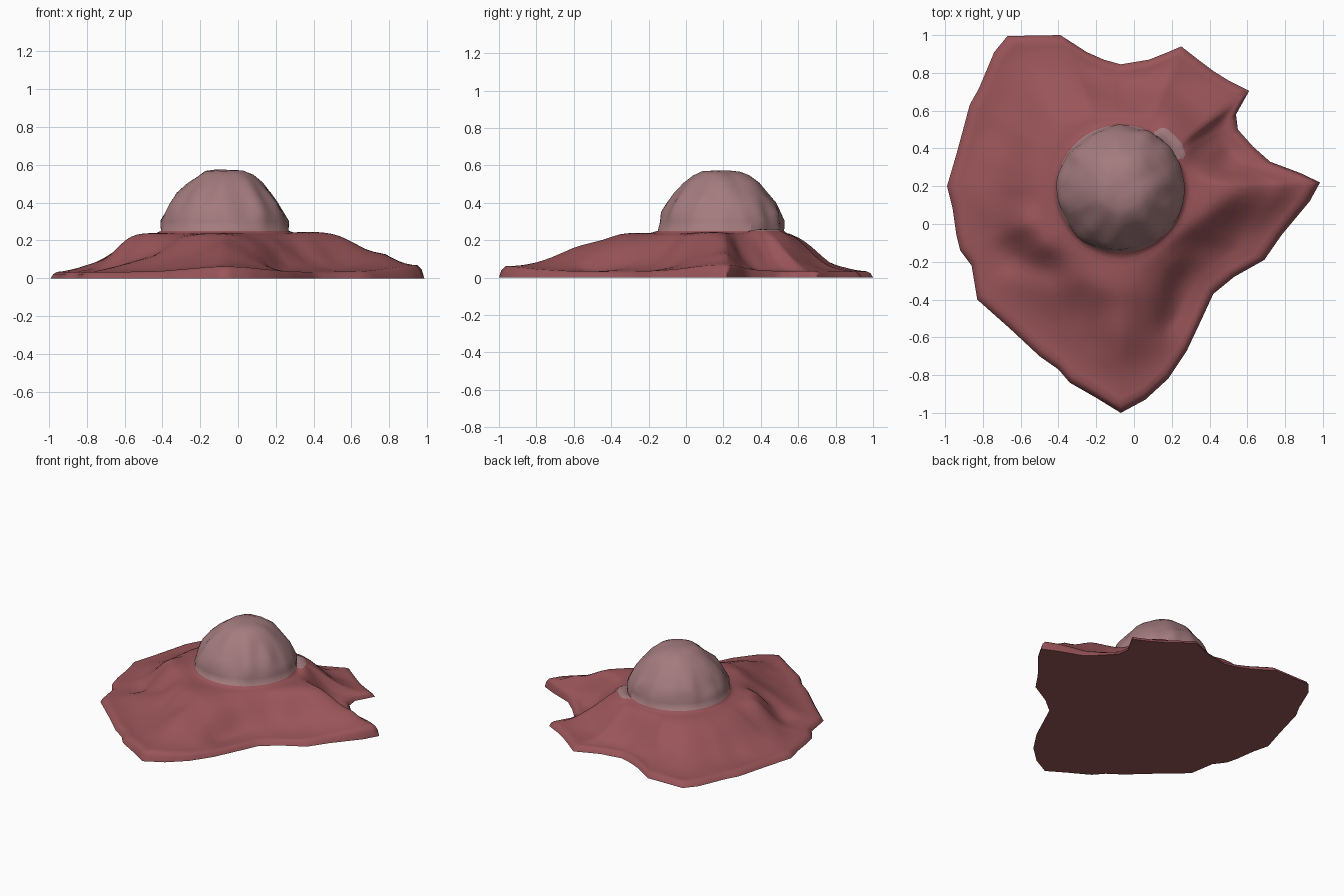
import bpy, bmesh, math
from mathutils import Vector, noise

if "Cube" in bpy.data.objects:
    bpy.data.objects.remove(bpy.data.objects["Cube"])

CX, CY, R = -0.07, 0.187, 0.338      # dome centre and foot radius
LINE = 0.25                          # height of the colour change

# Outline of the skirt on the ground, anticlockwise from the front tip
outline = [(-.07, -1), (.06, -.93), (.18, -.82), (.28, -.67), (.36, -.5), (.42, -.37),
           (.53, -.28), (.69, -.19), (.78, -.06), (.93, .12), (.985, .22), (.88, .27),
           (.72, .33), (.63, .41), (.55, .5), (.54, .58), (.61, .705), (.5, .76),
           (.42, .81), (.34, .87), (.25, .94), (.18, .91), (.08, .87), (-.07, .845),
           (-.16, .87), (-.25, .91), (-.39, 1), (-.67, .995), (-.74, .91), (-.82, .72),
           (-.87, .63), (-.91, .48), (-.94, .37), (-.99, .2), (-.96, .08), (-.94, -.06),
           (-.92, -.14), (-.86, -.22), (-.83, -.4), (-.65, -.56), (-.5, -.7),
           (-.4, -.77), (-.34, -.84), (-.2, -.92)]
# Dome profile: radius, height
dome = [(.338, .25), (.332, .30), (.318, .35), (.29, .40), (.25, .448),
        (.2, .505), (.15, .545), (.1, .566), (.05, .572)]
# Ridges and hollows: x0, y0, x1, y1, width, height
folds = [(-.58, 0, -.48, -.07, .1, .04), (-.62, -.2, -.45, -.25, .08, -.04),
         (-.12, -.3, -.03, -.65, .13, .025), (.24, -.3, .2, -.5, .07, -.03),
         (.3, .12, .75, .2, .11, .045), (.35, -.12, .5, -.12, .09, -.02),
         (.48, .32, .52, .4, .06, -.02), (.25, .55, .4, .55, .1, .015)]


def line_bump(x, y, x0, y0, x1, y1, w, h):
    a, d, p = Vector((x0, y0)), Vector((x1 - x0, y1 - y0)), Vector((x, y))
    t = max(0, min(1, (p - a).dot(d) / d.dot(d)))
    return h * math.exp(-((p - a - d * t).length / w) ** 2)


def rim_height(x, y):
    tips = math.exp(-((x - .98) ** 2 + (y - .2) ** 2) / .1)
    tips += .8 * math.exp(-((x + .07) ** 2 + (y + 1) ** 2) / .1)
    return .034 + .035 * tips


def skirt_height(x, y, s, rim):
    u = 1 - s
    back = max(0, min(1, (y - .3) * 3))
    f = (u * u * (3 - 2 * u)) ** (1.15 + .25 * back)
    fade = min(1, s * 4) * min(1, u * 4)
    rough = .018 * noise.noise(Vector((x * 5, y * 5, 2)))
    z = rim + (.247 - rim) * f + (sum(line_bump(x, y, *b) for b in folds) + rough) * fade
    if z > .21:                                  # soft ceiling below the dome
        z = .21 + .038 * math.tanh((z - .21) / .038)
    z += line_bump(x, y, .16, .48, .265, .38, .05, .025) * u
    return max(.02, z)


# Subdivide the outline
pts = []
for i, a in enumerate(outline):
    b = outline[(i + 1) % len(outline)]
    pts += [Vector(a).lerp(Vector(b), k / 3) for k in range(3)]

bm = bmesh.new()
rings = [[bm.verts.new((p.x, p.y, 0)) for p in pts]]
centre = Vector((CX, CY))
dirs = [(p - centre).normalized() for p in pts]

# Rounded rim, then skirt rings in to the dome foot
steps = 20
for k in range(-1, steps):
    ring = []
    for i, (p, d) in enumerate(zip(pts, dirs)):
        s = 1 - max(k, 0) / steps
        full = (p - centre).length
        length = full - .035
        rim = rim_height(p.x, p.y)
        if k < 0:
            q = centre + d * (full - .013)
            z = rim * .65
        else:
            q = centre + d * (R + (length - R) * s)
            z = skirt_height(q.x, q.y, s, rim)
        ring.append(bm.verts.new((q.x, q.y, z)))
    rings.append(ring)

# Lumpy dome rings
for k, (r, z) in enumerate(dome):
    ring = []
    for d in dirs:
        lump = .02 * noise.noise(Vector((d.x * r * 9, d.y * r * 9, z * 9))) if k else 0
        q = centre + d * (r + lump)
        ring.append(bm.verts.new((q.x, q.y, z + lump * .5)))
    rings.append(ring)

n = len(pts)
for lo, hi in zip(rings, rings[1:]):
    for i in range(n):
        j = (i + 1) % n
        bm.faces.new((lo[i], lo[j], hi[j], hi[i]))
top = bm.verts.new((CX, CY, .574))
for i in range(n):
    bm.faces.new((rings[-1][i], rings[-1][(i + 1) % n], top))
bm.faces.new(list(reversed(rings[0])))          # flat underside

# Clean cut at the colour line, then colour by height
bmesh.ops.bisect_plane(bm, geom=bm.verts[:] + bm.edges[:] + bm.faces[:], dist=1e-5,
                       plane_co=(0, 0, LINE), plane_no=(0, 0, 1))
bmesh.ops.recalc_face_normals(bm, faces=bm.faces[:])
for f in bm.faces:
    f.material_index = 1 if f.calc_center_median().z > LINE else 0

mesh = bpy.data.meshes.new("domed_mound")
bm.to_mesh(mesh)
bm.free()
for name, col in (("dull_red", (.32, .09, .10, 1)), ("dusty_pink", (.37, .20, .21, 1))):
    m = bpy.data.materials.new(name)
    m.diffuse_color = col
    m.use_nodes = True
    m.node_tree.nodes["Principled BSDF"].inputs["Base Color"].default_value = m.diffuse_color
    mesh.materials.append(m)
mound = bpy.data.objects.new("domed_mound", mesh)
bpy.context.collection.objects.link(mound)
bpy.context.view_layer.objects.active = mound
mound.select_set(True)
bpy.ops.object.shade_smooth_by_angle(angle=math.radians(85))
